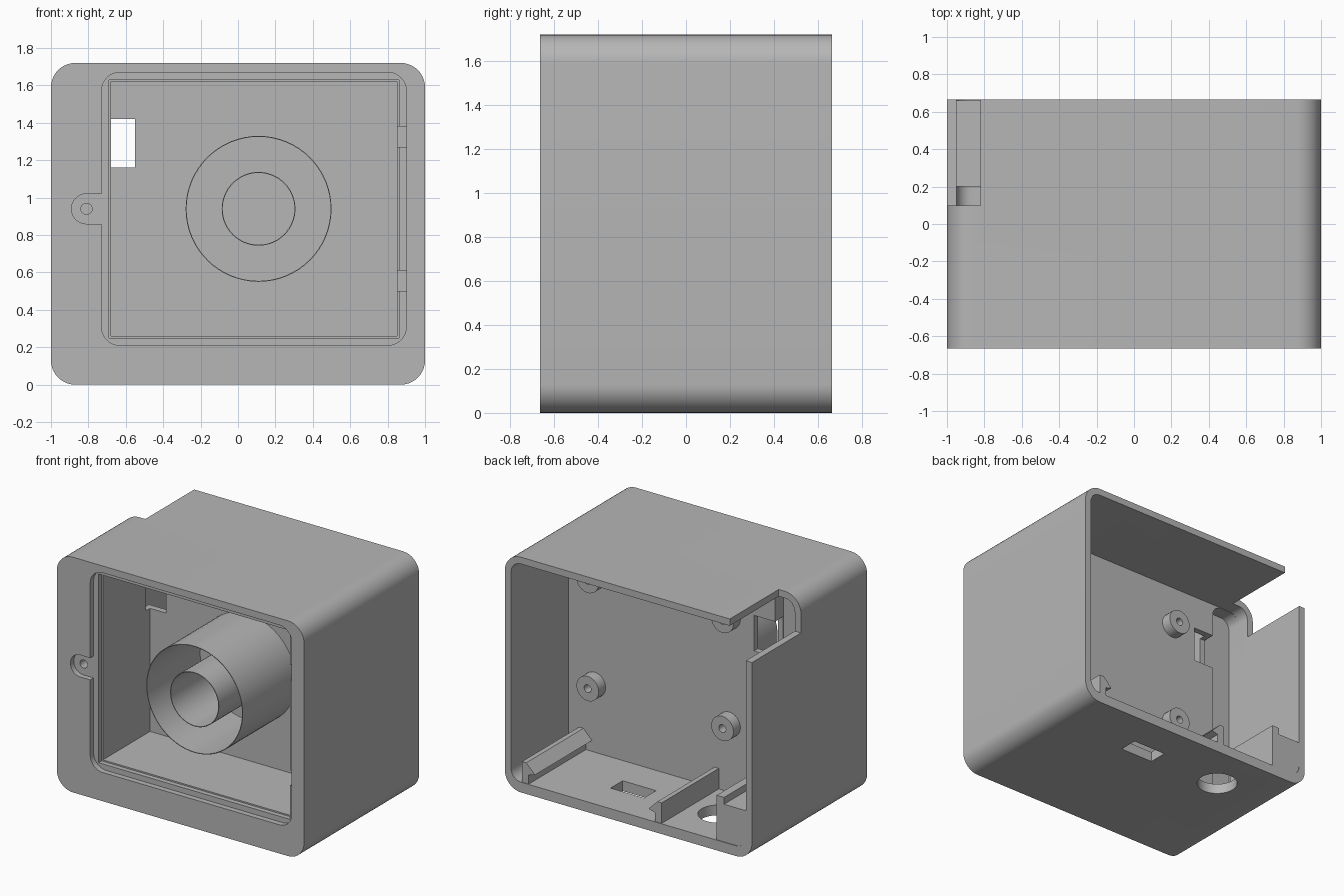
import bpy, bmesh, math

if "Cube" in bpy.data.objects:
    bpy.data.objects.remove(bpy.data.objects["Cube"], do_unlink=True)

mat = bpy.data.materials.new("matte grey")
mat.use_nodes = True
mat.diffuse_color = (0.47, 0.47, 0.47, 1)
mat.node_tree.nodes["Principled BSDF"].inputs["Base Color"].default_value = mat.diffuse_color


def finish(name, bm):
    bmesh.ops.recalc_face_normals(bm, faces=bm.faces)
    mesh = bpy.data.meshes.new(name)
    bm.to_mesh(mesh)
    bm.free()
    mesh.materials.append(mat)
    ob = bpy.data.objects.new(name, mesh)
    bpy.context.collection.objects.link(ob)
    return ob


def prism(name, outline, y0, y1):
    """Extrude an (x, z) outline along y."""
    bm = bmesh.new()
    face = bm.faces.new([bm.verts.new((x, y0, z)) for x, z in outline])
    moved = bmesh.ops.extrude_face_region(bm, geom=[face])["geom"]
    verts = [g for g in moved if isinstance(g, bmesh.types.BMVert)]
    bmesh.ops.translate(bm, verts=verts, vec=(0, y1 - y0, 0))
    return finish(name, bm)


def rounded(x0, x1, z0, z1, r, steps=10):
    pts = []
    corners = [(x1 - r, z1 - r), (x0 + r, z1 - r), (x0 + r, z0 + r), (x1 - r, z0 + r)]
    for quarter, (cx, cz) in enumerate(corners):
        for i in range(steps + 1):
            a = math.pi / 2 * (quarter + i / steps)
            pts.append((cx + r * math.cos(a), cz + r * math.sin(a)))
    return pts


def box(name, x0, x1, y0, y1, z0, z1):
    return prism(name, [(x0, z0), (x1, z0), (x1, z1), (x0, z1)], y0, y1)


def circle(cx, cz, r, n=32):
    return [(cx + r * math.cos(math.tau * i / n), cz + r * math.sin(math.tau * i / n))
            for i in range(n)]


def tube(name, x, z, r_out, r_in, y0, y1, n=64):
    """Hollow cylinder along y."""
    bm = bmesh.new()
    rings = [[bm.verts.new((px, y, pz)) for px, pz in circle(x, z, r, n)]
             for r, y in ((r_out, y0), (r_out, y1), (r_in, y1), (r_in, y0))]
    for k in range(4):
        a, b = rings[k], rings[(k + 1) % 4]
        for i in range(n):
            j = (i + 1) % n
            bm.faces.new((a[i], a[j], b[j], b[i]))
    return smooth(finish(name, bm))


def smooth(ob):
    bpy.ops.object.select_all(action="DESELECT")
    ob.select_set(True)
    bpy.context.view_layer.objects.active = ob
    bpy.ops.object.shade_smooth_by_angle(angle=math.radians(30))
    return ob


def combine(target, tool, operation):
    mod = target.modifiers.new(operation.lower(), "BOOLEAN")
    mod.operation, mod.solver, mod.object = operation, "EXACT", tool
    bpy.ops.object.select_all(action="DESELECT")
    target.select_set(True)
    bpy.context.view_layer.objects.active = target
    bpy.ops.object.modifier_apply(modifier=mod.name)
    bpy.data.objects.remove(tool, do_unlink=True)


def cut(tool):
    combine(housing, tool, "DIFFERENCE")


def add(tool):
    combine(housing, tool, "UNION")


FRONT, BACK, FLOOR = -0.665, 0.665, 0.075
housing = prism("housing", rounded(-1, 1, 0, 1.72, 0.13), FRONT, BACK)

# Rear cavity and the deeper cable channel beside the front compartment
cut(prism("rear_cavity", rounded(-0.95, 0.95, FLOOR, 1.67, 0.08), 0, 0.8))
cut(prism("cable_channel", rounded(-0.95, -0.72, FLOOR + 0.01, 1.665, 0.075), -0.1, 0.05))

# Front compartment, its stepped rim and the lid recess
cut(box("compartment", -0.68, 0.85, -0.8, -0.045, 0.26, 1.62))
cut(box("rim_step", -0.69, 0.86, -0.8, -0.59, 0.25, 1.63))
cut(prism("lid_recess", rounded(-0.73, 0.9, 0.21, 1.67, 0.1), -0.8, -0.625))

# Screw ear and lid tab slots
cut(prism("ear_recess", rounded(-0.89, -0.65, 0.86, 1.02, 0.079), -0.8, -0.626))
cut(prism("ear_hole", circle(-0.81, 0.94, 0.03), -0.8, -0.35))
for z in (0.5, 1.27):
    cut(box("tab_slot", 0.8, 0.9, -0.7, -0.56, z, z + 0.11))

# Cable window through the partition and open rear corner
cut(box("cable_window", -0.73, -0.55, -0.09, 0.1, 1.16, 1.42))
cut(box("corner_opening", -1.1, -0.82, 0.1, 0.8, 1.45, 1.8))

# Clip rails on the floor, hooks facing each other
for x, s in ((-0.21, 1), (0.81, -1)):
    hook = [(0, 0.04), (0, 0.14), (0.05, 0.155), (-0.02, 0.225), (-0.055, 0.225), (-0.055, 0.04)]
    add(prism("clip_rail", [(x + s * px, z) for px, z in hook], -0.02, 0.66))

# Side block with a raised lip
add(prism("side_block", [(-0.97, 0.06), (-0.71, 0.04), (-0.71, 0.4), (-0.77, 0.4),
                         (-0.77, 0.35), (-0.97, 0.35)], 0.2, 0.66))

# Floor openings: a slot and a round hole
cut(box("floor_slot", 0.06, 0.33, 0.26, 0.4, -0.1, 0.2))
bm = bmesh.new()
bmesh.ops.create_cone(bm, cap_ends=True, segments=48, radius1=0.14, radius2=0.14, depth=0.5)
bmesh.ops.translate(bm, verts=bm.verts, vec=(-0.49, 0.32, 0))
cut(finish("floor_hole", bm))
smooth(housing)

# Concentric thin sleeves in the compartment
tube("outer_sleeve", 0.11, 0.94, 0.39, 0.385, -0.66, -0.04)
tube("inner_sleeve", 0.11, 0.94, 0.197, 0.192, -0.66, -0.04)

# Board standoffs on the rear of the partition
for x in (-0.35, 0.74):
    for z in (0.57, 1.36):
        tube("standoff", x, z, 0.09, 0.028, -0.01, 0.08, 32)
